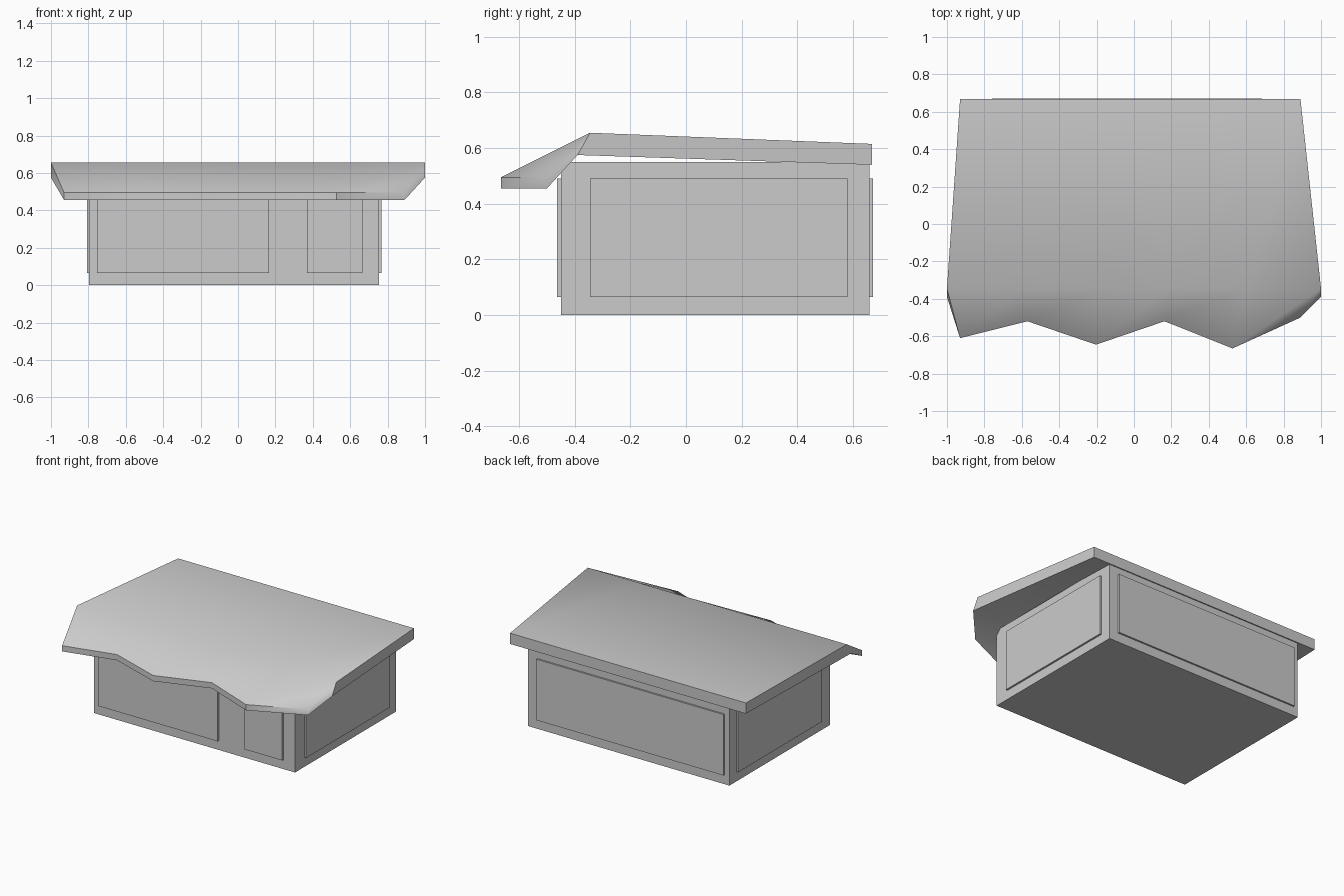
import bpy, bmesh, math

if "Cube" in bpy.data.objects:
    bpy.data.objects.remove(bpy.data.objects["Cube"])


def box(name, x0, x1, y0, y1, z0, z1):
    bpy.ops.mesh.primitive_cube_add(
        size=1, location=((x0 + x1) / 2, (y0 + y1) / 2, (z0 + z1) / 2))
    ob = bpy.context.object
    ob.name = name
    ob.scale = (x1 - x0, y1 - y0, z1 - z0)
    bpy.ops.object.transform_apply(location=False, rotation=False, scale=True)
    return ob


# Main block
box("body", -0.797, 0.755, -0.45, 0.66, 0, 0.55)

# Thin raised panels on all four sides
ZB, ZT = 0.065, 0.49
box("front_wide_panel", -0.755, 0.167, -0.463, -0.44, ZB, ZT)
box("front_narrow_panel", 0.37, 0.665, -0.463, -0.44, ZB, ZT)
box("back_panel", -0.76, 0.685, 0.65, 0.672, ZB, ZT)
box("left_panel", -0.808, -0.78, -0.345, 0.58, ZB, ZT)
box("right_panel", 0.74, 0.768, -0.345, 0.58, ZB, ZT)

# Roof slab: straight back edge, wide ridge, drooping zigzag front edge
front = [(-0.93, -0.61), (-0.57, -0.52), (-0.203, -0.645),
         (0.163, -0.52), (0.527, -0.665), (0.89, -0.5)]
n = len(front)


def row(x0, x1, y, z):
    return [bm.verts.new((x0 + (x1 - x0) * i / (n - 1), y, z)) for i in range(n)]


bm = bmesh.new()
rows = [
    [bm.verts.new((x, y, 0.495)) for x, y in front],
    row(-1, 1, -0.345, 0.655),
    row(-0.93, 0.89, 0.668, 0.615),
    row(-0.93, 0.89, 0.668, 0.54),
    row(-1, 1, -0.39, 0.575),
    [bm.verts.new((x, y, 0.455)) for x, y in front],
]
# Skin the rows as a closed ring, then close both side ends
for k in range(6):
    a, b = rows[k], rows[(k + 1) % 6]
    for i in range(n - 1):
        bm.faces.new((a[i], a[i + 1], b[i + 1], b[i]))
for e in (0, n - 1):
    bm.faces.new([rows[k][e] for k in (0, 1, 4, 5)])
    bm.faces.new([rows[k][e] for k in (1, 2, 3, 4)])
bmesh.ops.recalc_face_normals(bm, faces=bm.faces)
mesh = bpy.data.meshes.new("roof")
bm.to_mesh(mesh)
bm.free()
roof = bpy.data.objects.new("roof", mesh)
bpy.context.collection.objects.link(roof)
bpy.ops.object.select_all(action='DESELECT')
roof.select_set(True)
bpy.context.view_layer.objects.active = roof
bpy.ops.object.shade_smooth_by_angle(angle=math.radians(42))
